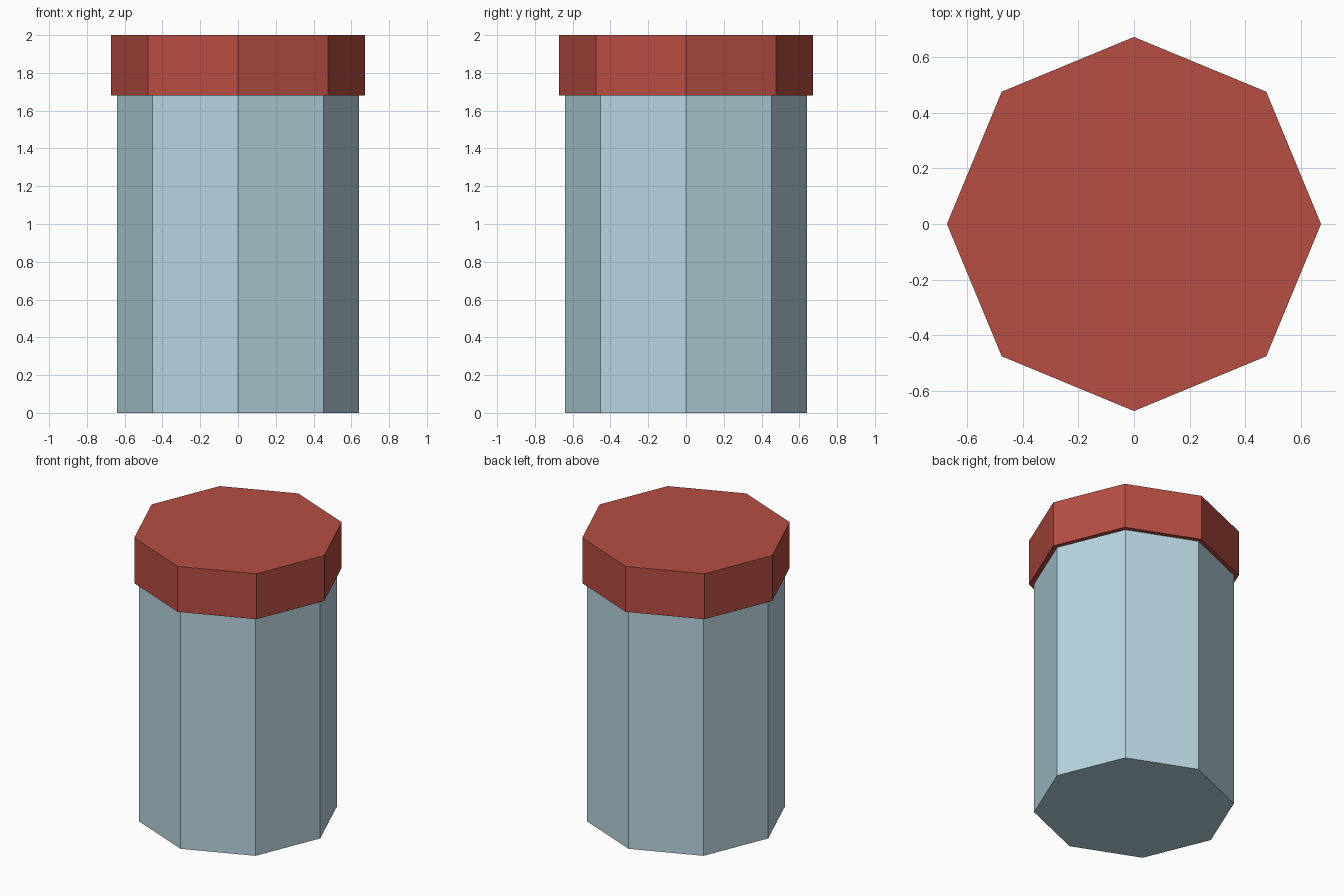
import bpy

if "Cube" in bpy.data.objects:
    bpy.data.objects.remove(bpy.data.objects["Cube"])


def srgb_to_linear(c):
    return c / 12.92 if c <= 0.04045 else ((c + 0.055) / 1.055) ** 2.4


def make_material(name, rgb):
    mat = bpy.data.materials.new(name)
    mat.diffuse_color = [srgb_to_linear(v / 255) for v in rgb] + [1.0]
    mat.use_nodes = True
    mat.node_tree.nodes["Principled BSDF"].inputs["Base Color"].default_value = mat.diffuse_color
    return mat


def octagon_prism(name, radius, bottom, top, mat):
    # eight flat sides with corners on the x and y axes
    bpy.ops.mesh.primitive_cylinder_add(
        vertices=8, radius=radius, depth=top - bottom,
        location=(0, 0, (bottom + top) / 2))
    obj = bpy.context.object
    obj.name = name
    obj.data.materials.append(mat)
    return obj


pale_blue = make_material("pale_blue", (183, 213, 224))
brick_red = make_material("brick_red", (183, 78, 67))

# Jar body and its slightly wider lid
octagon_prism("jar_body", 0.64, 0.0, 1.68, pale_blue)
octagon_prism("jar_lid", 0.672, 1.68, 2.0, brick_red)
